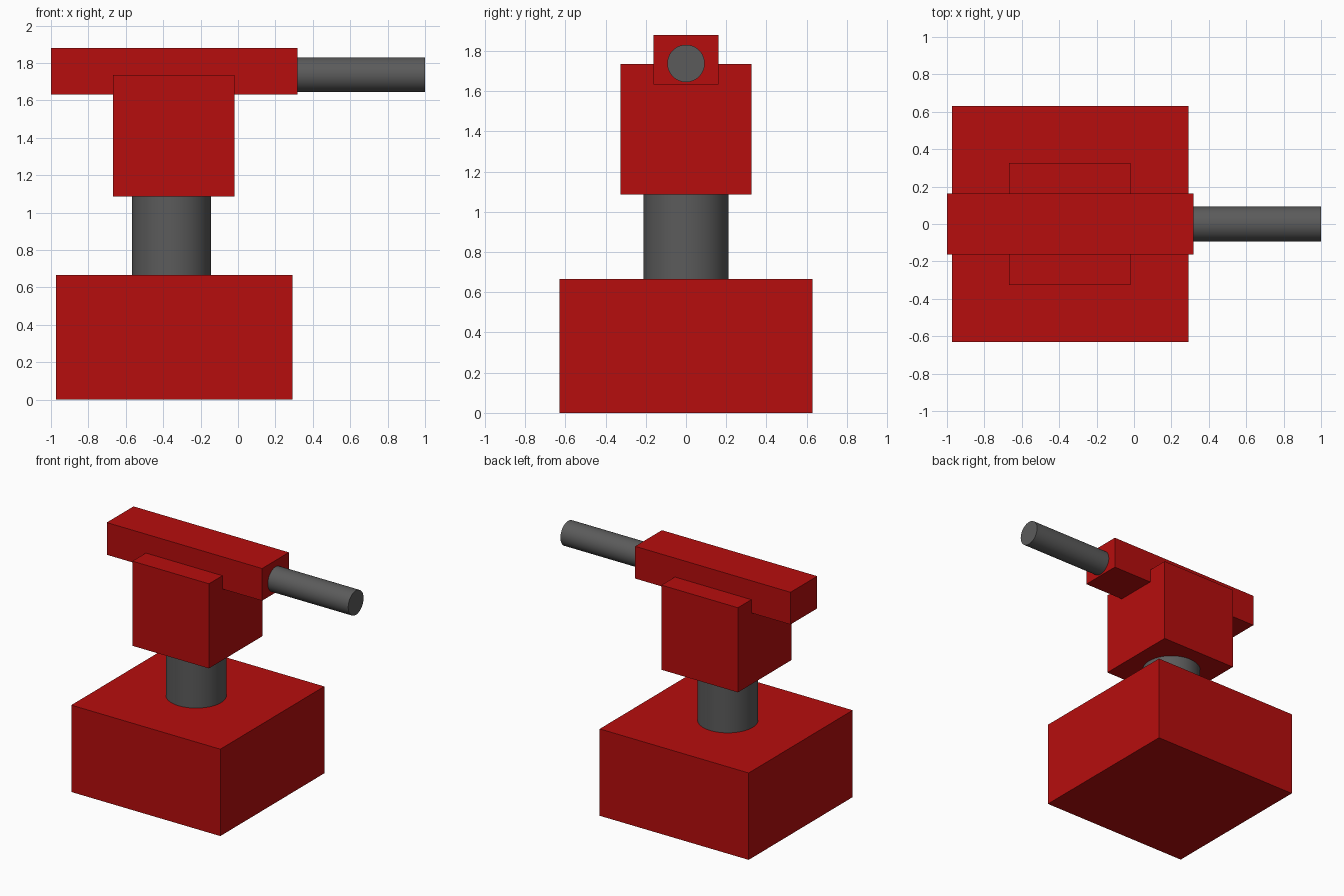
import bpy
from math import pi, radians

if "Cube" in bpy.data.objects:
    bpy.data.objects.remove(bpy.data.objects["Cube"])


def material(name, color):
    mat = bpy.data.materials.new(name)
    mat.diffuse_color = color
    mat.use_nodes = True
    mat.node_tree.nodes["Principled BSDF"].inputs["Base Color"].default_value = mat.diffuse_color
    return mat


red = material("red_paint", (0.47, 0.004, 0.004, 1))
dark = material("dark_metal", (0.105, 0.105, 0.105, 1))


def box(name, x, y, z):
    """Box from (min, max) ranges on each axis."""
    centre = [(a + b) / 2 for a, b in (x, y, z)]
    bpy.ops.mesh.primitive_cube_add(size=1, location=centre)
    ob = bpy.context.object
    ob.name = name
    ob.scale = [b - a for a, b in (x, y, z)]
    bpy.ops.object.transform_apply(location=False, rotation=False, scale=True)
    ob.data.materials.append(red)
    return ob


def rod(name, radius, length, centre, rotation=(0, 0, 0)):
    """Smooth round bar."""
    bpy.ops.mesh.primitive_cylinder_add(vertices=64, radius=radius, depth=length,
                                        location=centre, rotation=rotation)
    ob = bpy.context.object
    ob.name = name
    bpy.ops.object.shade_smooth_by_angle(angle=radians(30))
    ob.data.materials.append(dark)
    return ob


# Fixed base and turret pedestal
box("base", (-0.973, 0.291), (-0.63, 0.63), (0, 0.666))
rod("pedestal_column", 0.211, 0.43, (-0.355, 0, 0.878))

# Rotating head block with the gun body running through its top
box("head_block", (-0.668, -0.019), (-0.325, 0.325), (1.086, 1.735))
box("gun_body", (-1.0, 0.318), (-0.162, 0.162), (1.633, 1.88))

# Barrel pointing along +x
rod("barrel", 0.093, 0.69, (0.655, 0, 1.738), (0, pi / 2, 0))
